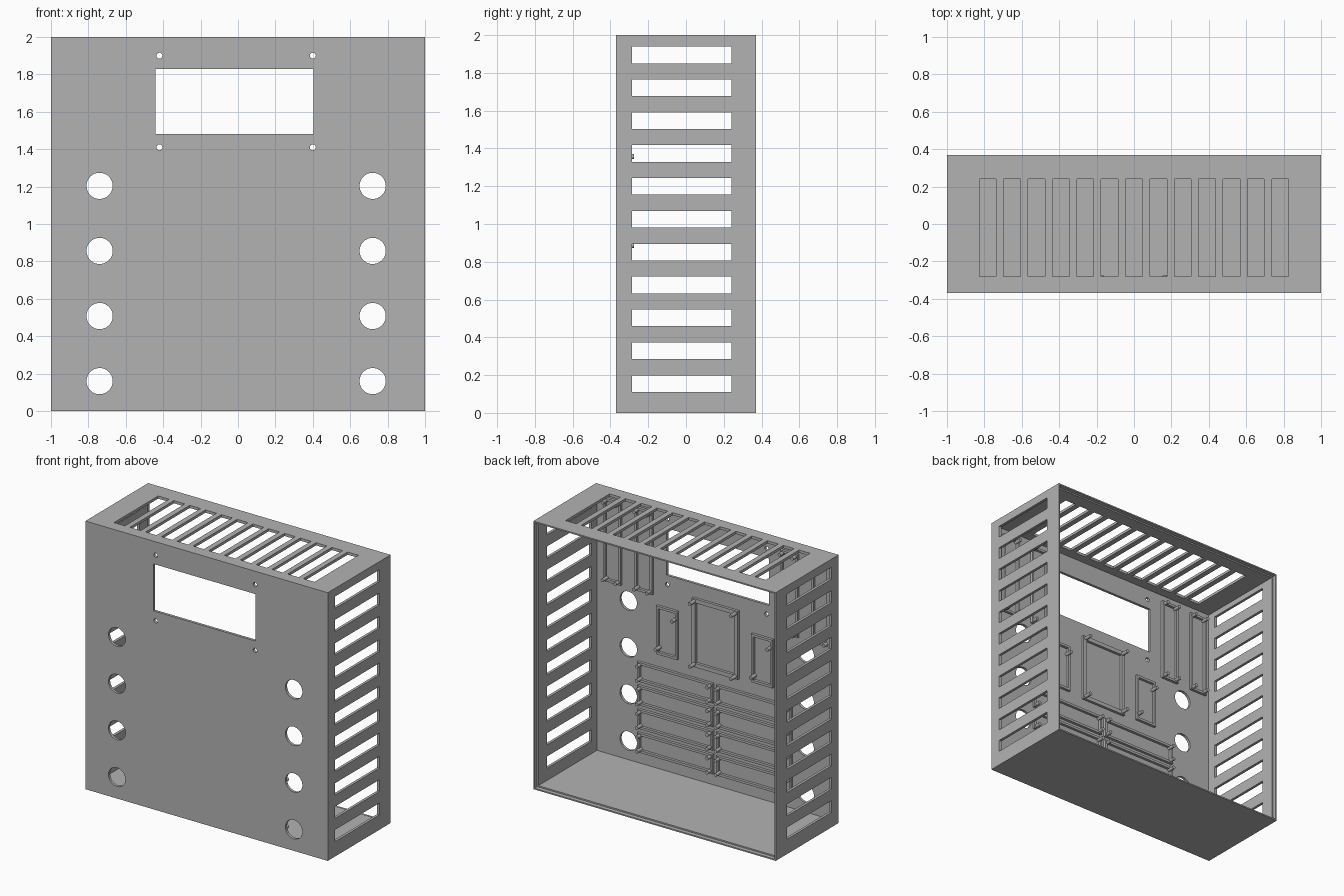
import bpy, bmesh
from mathutils import Matrix, Vector

if "Cube" in bpy.data.objects:
    bpy.data.objects.remove(bpy.data.objects["Cube"], do_unlink=True)

grey = bpy.data.materials.new("light_grey_plastic")
grey.use_nodes = True
COLOUR = (0.45, 0.45, 0.45, 1)
grey.diffuse_color = COLOUR
grey.node_tree.nodes["Principled BSDF"].inputs["Base Color"].default_value = COLOUR

W, D, H = 1.0, 0.37, 2.0      # half width, half depth, height
T = 0.02                      # wall thickness
INNER = -D + T                # inside face of the front panel


def add_box(bm, x0, x1, y0, y1, z0, z1):
    size = Vector((x1 - x0, y1 - y0, z1 - z0))
    mid = Vector((x0 + x1, y0 + y1, z0 + z1)) / 2
    bmesh.ops.create_cube(bm, size=1, matrix=Matrix.Translation(mid) @ Matrix.Diagonal(size).to_4x4())


def add_rod(bm, x, z, radius, y0, y1, sides=32):
    turn = Matrix.Rotation(1.5707963, 4, "X")
    bmesh.ops.create_cone(bm, cap_ends=True, segments=sides, radius1=radius, radius2=radius,
                          depth=y1 - y0, matrix=Matrix.Translation((x, (y0 + y1) / 2, z)) @ turn)


def finish(bm, name):
    mesh = bpy.data.meshes.new(name)
    bm.to_mesh(mesh)
    bm.free()
    mesh.materials.append(grey)
    obj = bpy.data.objects.new(name, mesh)
    bpy.context.collection.objects.link(obj)
    return obj


def cut(obj, bm):
    cutter = finish(bm, "cutter")
    cutter.hide_render = True
    mod = obj.modifiers.new("cut", "BOOLEAN")
    mod.operation, mod.solver, mod.object = "DIFFERENCE", "EXACT", cutter
    bpy.context.view_layer.objects.active = obj
    bpy.ops.object.modifier_apply(modifier=mod.name)
    bpy.data.objects.remove(cutter, do_unlink=True)


def smooth(obj):
    bpy.ops.object.select_all(action="DESELECT")
    obj.select_set(True)
    bpy.context.view_layer.objects.active = obj
    bpy.ops.object.shade_smooth_by_angle()


# Case: hollow box, open at the back
bm = bmesh.new()
add_box(bm, -W, W, -D, D, 0, H)
case = finish(bm, "case")
bm = bmesh.new()
add_box(bm, -W + T, W - T, INNER, D + 0.1, T, H - T)
cut(case, bm)

# Stepped rim for the back cover
bm = bmesh.new()
add_box(bm, -W + T / 2, W - T / 2, D - 0.03, D + 0.1, T / 2, H - T / 2)
cut(case, bm)

# Vent slots in both sides and the roof
bm = bmesh.new()
for i in range(11):
    z = 0.155 + 0.174 * i
    for s in (-1, 1):
        add_box(bm, s * W - 0.05, s * W + 0.05, -0.285, 0.24, z - 0.044, z + 0.044)
for i in range(13):
    x = -0.782 + 0.1303 * i
    add_box(bm, x - 0.045, x + 0.045, -0.28, 0.24, H - 0.05, H + 0.05)
cut(case, bm)

# Display window, its screw holes and the round button holes
bm = bmesh.new()
add_box(bm, -0.44, 0.405, -D - 0.05, INNER + 0.05, 1.48, 1.83)
for x in (-0.42, 0.40):
    for z in (1.41, 1.90):
        add_rod(bm, x, z, 0.016, -D - 0.05, INNER + 0.05, 16)
for x in (-0.74, 0.72):
    for i in range(4):
        add_rod(bm, x, 0.16 + 0.348 * i, 0.07, -D - 0.05, INNER + 0.05, 48)
cut(case, bm)
smooth(case)


def board_mount(name, cx, cz, w, h, peg_corners, peg_tip, rib=0.018):
    """Raised rectangular rib with pegs at the chosen corners."""
    bm = bmesh.new()
    y0, y1 = INNER - 0.004, INNER + 0.02
    x0, x1, z0, z1 = cx - w / 2, cx + w / 2, cz - h / 2, cz + h / 2
    add_box(bm, x0, x1, y0, y1, z0, z1)
    frame = finish(bm, name)
    bm = bmesh.new()
    add_box(bm, x0 + rib, x1 - rib, y0 - 0.1, y1 + 0.1, z0 + rib, z1 - rib)
    cut(frame, bm)
    bm = bmesh.new()
    for sx, sz in peg_corners:
        add_rod(bm, cx + sx * (w / 2 - 0.02), cz + sz * (h / 2 - 0.02), 0.013, INNER - 0.004, peg_tip, 16)
    pegs = finish(bm, name + "_pegs")
    smooth(pegs)


ALL = [(-1, -1), (-1, 1), (1, -1), (1, 1)]
CENTRE = -0.015
LONG, SHORT = 0.62, 0.145

# Tall mounts beside the window
for s, side in ((1, "left"), (-1, "right")):
    for n, off in enumerate((0.6, 0.86)):
        board_mount(f"tall_mount_{side}_{n + 1}", CENTRE + s * off, 1.62, SHORT, LONG, ALL, -0.295)
    # Small mounts beside the central one
    board_mount(f"small_mount_{side}", 0.0 + s * 0.393, 1.06, 0.175, 0.36, [(-1, 0.72), (1, -0.82)], -0.295)
    # Stacked wide mounts below
    for n in range(4):
        board_mount(f"wide_mount_{side}_{n + 1}", s * 0.325, 0.18 + 0.176 * n, LONG, SHORT, ALL, -0.295)

# Central mount with longer pegs
board_mount("central_mount", -0.005, 1.122, 0.38, 0.51, ALL, -0.275, 0.03)
